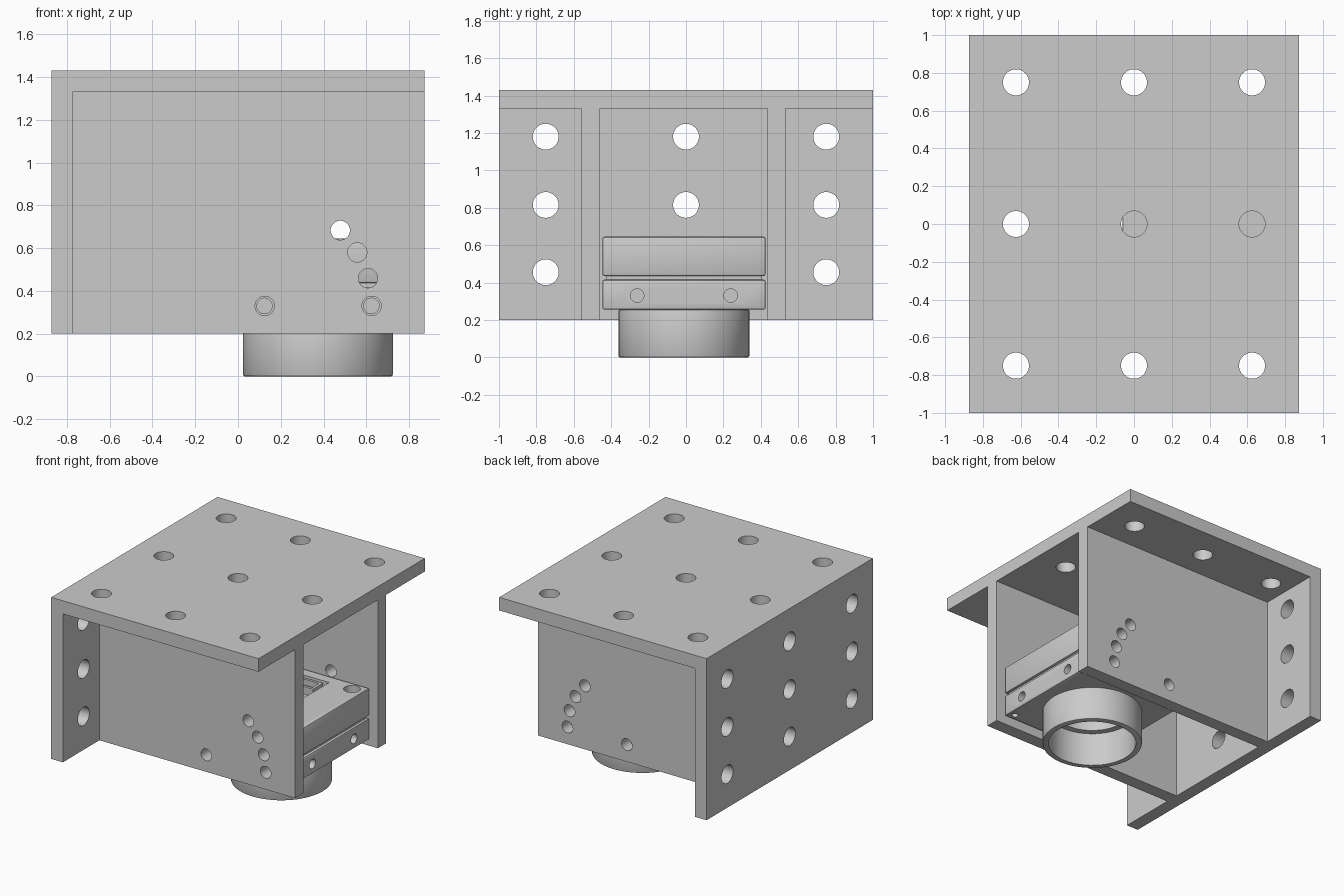
import bpy, bmesh, math
from mathutils import Matrix, Vector

cube = bpy.data.objects.get("Cube")
if cube:
    bpy.data.objects.remove(cube, do_unlink=True)

grey = bpy.data.materials.new("light_grey")
grey.use_nodes = True
COLOUR = (0.6, 0.6, 0.6, 1)
grey.diffuse_color = COLOUR
grey.node_tree.nodes["Principled BSDF"].inputs["Base Color"].default_value = COLOUR

TURN = {"x": Matrix.Rotation(math.pi / 2, 4, "Y"),
        "y": Matrix.Rotation(math.pi / 2, 4, "X"),
        "z": Matrix.Identity(4)}


def add_box(bm, lo, hi):
    lo, hi = Vector(lo), Vector(hi)
    bmesh.ops.create_cube(bm, size=1, matrix=Matrix.Translation((lo + hi) / 2)
                          @ Matrix.Diagonal((*(hi - lo), 1)))


def add_rod(bm, centre, radius, length, axis):
    bmesh.ops.create_cone(bm, cap_ends=True, segments=48, radius1=radius, radius2=radius,
                          depth=length, matrix=Matrix.Translation(centre) @ TURN[axis])


def to_object(name, bm):
    mesh = bpy.data.meshes.new(name)
    bm.to_mesh(mesh)
    bm.free()
    mesh.materials.append(grey)
    obj = bpy.data.objects.new(name, mesh)
    bpy.context.collection.objects.link(obj)
    return obj


def finish(obj, holes=(), boxes=(), bevel=0):
    """Bevel the part, cut its holes (centre, radius, length, axis) and pockets, then shade it."""
    if bevel:
        mod = obj.modifiers.new("edge", "BEVEL")
        mod.width, mod.segments, mod.limit_method = bevel, 2, "ANGLE"
    cutter = None
    if holes or boxes:
        bm = bmesh.new()
        for hole in holes:
            add_rod(bm, *hole)
        for lo, hi in boxes:
            add_box(bm, lo, hi)
        cutter = to_object(obj.name + "_cutter", bm)
        cutter.hide_render = True
        mod = obj.modifiers.new("holes", "BOOLEAN")
        mod.operation, mod.solver, mod.object = "DIFFERENCE", "EXACT", cutter
    bpy.context.view_layer.update()
    mesh = bpy.data.meshes.new_from_object(obj.evaluated_get(bpy.context.evaluated_depsgraph_get()))
    obj.modifiers.clear()
    obj.data = mesh
    if cutter:
        bpy.data.objects.remove(cutter, do_unlink=True)
    bpy.ops.object.select_all(action="DESELECT")
    obj.select_set(True)
    bpy.context.view_layer.objects.active = obj
    bpy.ops.object.shade_smooth_by_angle(angle=math.radians(30))


def block(name, lo, hi, **cuts):
    bm = bmesh.new()
    add_box(bm, lo, hi)
    finish(to_object(name, bm), **cuts)


# Bracket: top plate and back plate, each with a grid of bolt holes
X, TOP, UNDER, FOOT = 0.873, 1.43, 1.33, 0.2
ROWS = (-0.75, 0, 0.75)
block("top_plate", (-X, -1, UNDER), (X, 1, TOP),
      holes=[((x, y, 1.38), 0.069, 0.4, "z") for x in (-0.625, 0, 0.625) for y in ROWS])
block("back_plate", (-X, -1, FOOT), (-0.775, 1, UNDER),
      holes=[((-0.82, y, z), 0.069, 0.4, "x") for y in ROWS for z in (0.455, 0.815, 1.18)])

# Side plates: pivot hole and an arc of tilt holes
PX, PZ = 0.125, 0.33
spots = [(PX, PZ)]
for degrees in (0, 15, 30, 45):
    a = math.radians(degrees)
    spots.append((PX + 0.5 * math.cos(a), PZ + 0.5 * math.sin(a)))
for name, y0, y1 in (("right_side_plate", -0.56, -0.46), ("left_side_plate", 0.435, 0.533)):
    block(name, (-0.775, y0, FOOT), (X, y1, UNDER),
          holes=[((x, (y0 + y1) / 2, z), 0.045, 0.3, "y") for x, z in spots])

# Camera body: lower and upper housings with a recessed seam between them
CX, CY, HALF = 0.374, -0.011, 0.436
SIGNS = [(i, j) for i in (-1, 1) for j in (-1, 1)]


def housing(name, inset, z0, z1, **cuts):
    h = HALF - inset
    block(name, (CX - h, CY - h, z0), (CX + h, CY + h, z1), **cuts)


screws = [((CX + 0.25 * i, CY + HALF * j, PZ), 0.036, 0.2, "y") for i, j in SIGNS]
screws += [((CX + HALF * i, CY + 0.25 * j, PZ), 0.036, 0.2, "x") for i, j in SIGNS]
feet = [((CX + 0.385 * i, CY + 0.385 * j, 0.255), 0.022, 0.1, "z") for i, j in SIGNS]
housing("lower_housing", 0, 0.255, 0.415, bevel=0.01,
        holes=screws + feet + [((CX, CY, 0.25), 0.26, 0.22, "z")])
housing("housing_seam", 0.02, 0.414, 0.437)
housing("upper_housing", 0, 0.436, 0.645, bevel=0.01,
        holes=[((CX + 0.345 * i, CY + 0.355 * j, 0.645), 0.058, 0.16, "z") for i, j in SIGNS],
        boxes=[((0.1, -0.34, 0.585), (0.53, 0.34, 0.7))])

# Sockets in the top pocket
for name, y in (("right_socket", -0.25), ("left_socket", 0.25)):
    block(name, (0.3, y - 0.06, 0.58), (0.5, y + 0.06, 0.643),
          boxes=[((0.32, y - 0.04, 0.6), (0.48, y + 0.04, 0.7))])

# Lens barrel: hollow tube below the camera
bm = bmesh.new()
add_rod(bm, (CX, CY, 0.128), 0.35, 0.256, "z")
finish(to_object("lens_barrel", bm), bevel=0.008,
       holes=[((CX, CY, 0.128), 0.307, 0.5, "z")])
